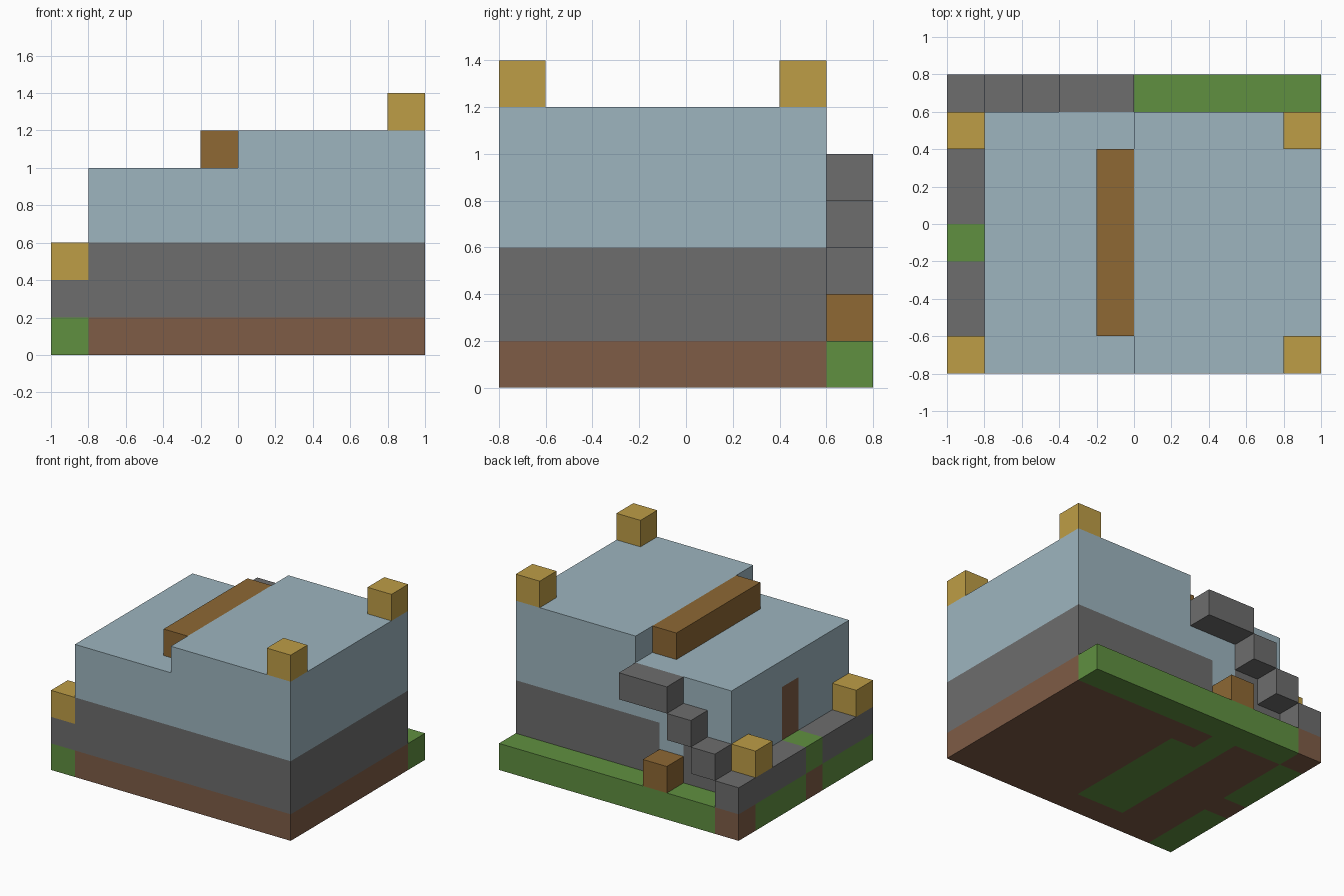
import bpy
import bmesh
from math import radians
from mathutils import Vector

cube = bpy.data.objects.get("Cube")
if cube:
    bpy.data.objects.remove(cube, do_unlink=True)

CELL = 0.2
ORIGIN = Vector((-1, -0.8, 0))


def linear(c):
    c /= 255
    return c / 12.92 if c <= 0.04045 else ((c + 0.055) / 1.055) ** 2.4


def make_material(name, *rgb):
    mat = bpy.data.materials.new(name)
    mat.use_nodes = True
    colour = [linear(c) for c in rgb] + [1]
    mat.diffuse_color = colour
    bsdf = next(n for n in mat.node_tree.nodes if n.type == 'BSDF_PRINCIPLED')
    bsdf.inputs["Base Color"].default_value = colour
    bsdf.inputs["Roughness"].default_value = 0.9
    return mat


MATERIALS = {
    "dirt": make_material("dirt brown", 126, 92, 70),
    "grass": make_material("grass green", 96, 144, 64),
    "stone": make_material("stone grey", 109, 109, 109),
    "plaster": make_material("pale blue", 157, 181, 191),
    "wood": make_material("wood brown", 142, 104, 52),
    "gold": make_material("straw yellow", 190, 157, 70),
}
COLOURS = list(MATERIALS)
blocks = {}  # block position -> (part, colour)


def fill(part, colour, xs, ys, zs):
    """Fill a range of blocks; later fills replace earlier ones."""
    for i in range(*xs):
        for j in range(*ys):
            for k in range(*zs):
                blocks[i, j, k] = (part, colour)


# Ground slab: dirt under the house, grass on the floor and edges
fill("ground", "dirt", (0, 10), (0, 8), (0, 1))
fill("ground", "grass", (1, 10), (7, 8), (0, 1))
fill("ground", "grass", (0, 1), (0, 7), (0, 1))
fill("ground", "grass", (3, 5), (1, 6), (0, 1))
fill("ground", "grass", (3, 4), (6, 7), (0, 1))
fill("ground", "dirt", (0, 1), (3, 4), (0, 1))

# House: stone base, plaster storey, stepped roof
fill("house", "stone", (1, 10), (0, 7), (1, 3))
fill("house", "plaster", (1, 2), (1, 6), (2, 3))
fill("house", "plaster", (1, 10), (0, 7), (3, 5))
fill("house", "plaster", (5, 10), (0, 7), (5, 6))

# Doorways, flush with the walls
fill("house", "plaster", (3, 4), (6, 7), (1, 3))
fill("house", "dirt", (1, 2), (3, 4), (2, 4))

# Low side wall with a grassy gap at the side door
fill("side_wall", "stone", (0, 1), (0, 7), (1, 2))
fill("side_wall_gap", "grass", (0, 1), (3, 4), (1, 2))

# Floating stairs climbing the back, ending in a wider landing
for step in range(4):
    fill("stair_%d" % step, "stone", (step, step + 1 + step // 3), (7, 8), (step + 1, step + 2))

# Wooden parts
fill("roof_beam", "wood", (4, 5), (1, 6), (5, 6))
fill("back_door_block", "wood", (3, 4), (7, 8), (1, 2))

# Corner posts
for side, x, z in (("right", 0, 2), ("left", 9, 6)):
    for end, y in (("front", 0), ("back", 6)):
        fill("post_%s_%s" % (end, side), "gold", (x, x + 1), (y, y + 1), (z, z + 1))


def build_part(part):
    """Make one object from the exposed faces of a part's blocks."""
    bm = bmesh.new()
    for pos, (owner, colour) in blocks.items():
        if owner != part:
            continue
        for axis in range(3):
            for side in (0, 1):
                near = list(pos)
                near[axis] += 2 * side - 1
                if tuple(near) in blocks:
                    continue
                corners = []
                for b, c in ((0, 0), (1, 0), (1, 1), (0, 1)):
                    p = Vector(pos)
                    p[axis] += side
                    p[(axis + 1) % 3] += b
                    p[(axis + 2) % 3] += c
                    corners.append(bm.verts.new(ORIGIN + p * CELL))
                if not side:
                    corners.reverse()
                bm.faces.new(corners).material_index = COLOURS.index(colour)
    bmesh.ops.remove_doubles(bm, verts=bm.verts, dist=0.001)
    bmesh.ops.dissolve_limit(bm, angle_limit=radians(1), verts=bm.verts,
                             edges=bm.edges, delimit={'MATERIAL'})
    mesh = bpy.data.meshes.new(part)
    bm.to_mesh(mesh)
    bm.free()
    for mat in MATERIALS.values():
        mesh.materials.append(mat)
    bpy.context.collection.objects.link(bpy.data.objects.new(part, mesh))


for part in sorted({owner for owner, _ in blocks.values()}):
    build_part(part)
